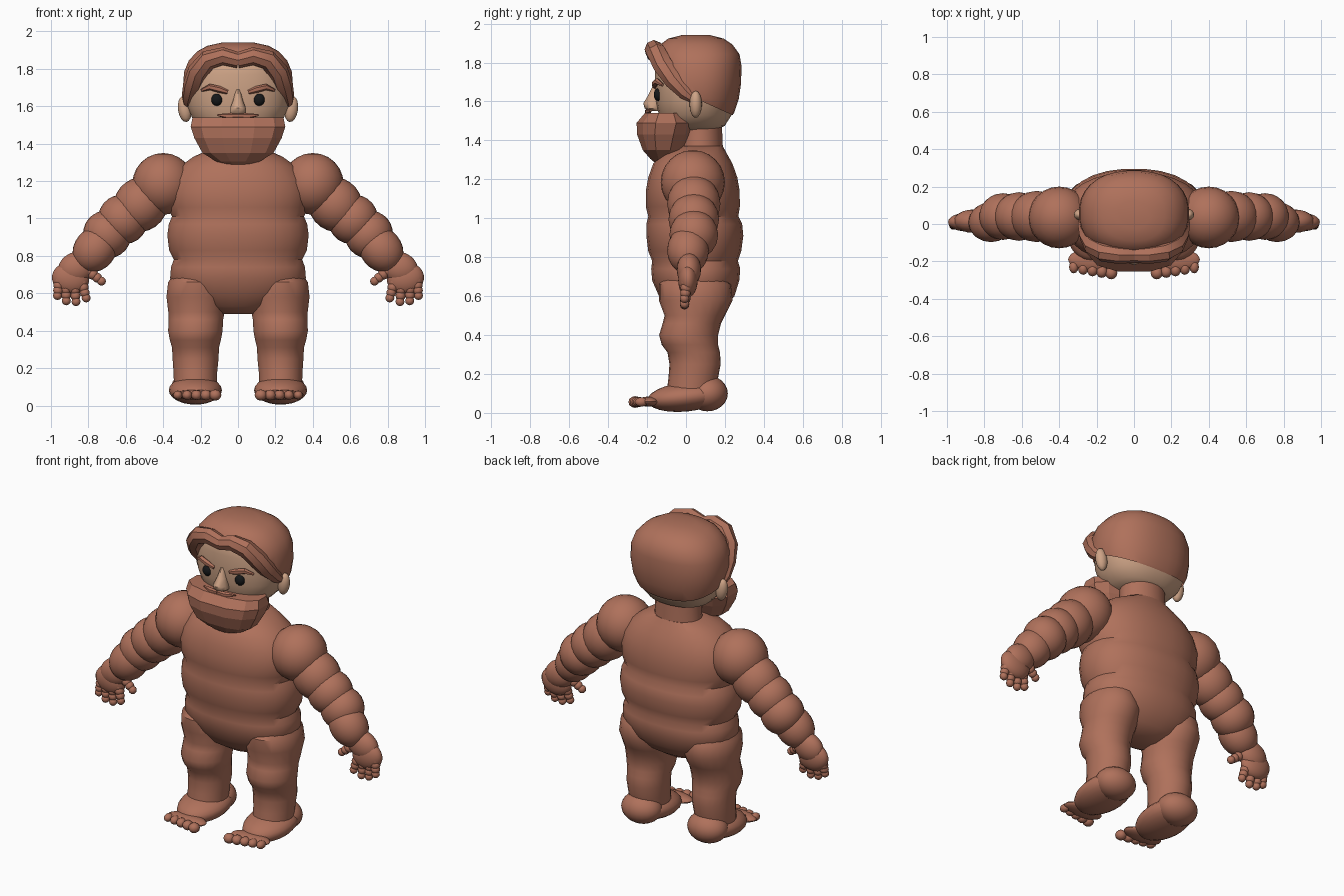
import bpy, bmesh, math
from mathutils import Vector, Matrix


def material(name, rgb):
    m = bpy.data.materials.new(name)
    m.diffuse_color = (*rgb, 1)
    return m


BROWN = material("warm brown", (0.43, 0.165, 0.105))
SKIN = material("pale skin", (0.62, 0.37, 0.24))
BLACK = material("eye black", (0.008, 0.009, 0.01))


def finish(bm, name, mat, mirror=False, smooth=True, angle=40):
    bmesh.ops.recalc_face_normals(bm, faces=bm.faces)
    me = bpy.data.meshes.new(name)
    bm.to_mesh(me)
    bm.free()
    me.materials.append(mat)
    ob = bpy.data.objects.new(name, me)
    bpy.context.collection.objects.link(ob)
    if mirror:
        ob.modifiers.new("mirror", 'MIRROR').use_axis[0] = True
        ob.modifiers["mirror"].use_mirror_merge = False
    if smooth:
        for o in bpy.context.selected_objects:
            o.select_set(False)
        ob.select_set(True)
        bpy.context.view_layer.objects.active = ob
        bpy.ops.object.shade_smooth_by_angle(angle=math.radians(angle))
    return ob


def skin_rings(bm, rings):
    """Bridge closed loops of points and cap both ends."""
    vs = [[bm.verts.new(p) for p in r] for r in rings]
    n = len(vs[0])
    for a, b in zip(vs, vs[1:]):
        for i in range(n):
            j = (i + 1) % n
            bm.faces.new((a[i], a[j], b[j], b[i]))
    bm.faces.new(vs[0][::-1])
    bm.faces.new(vs[-1])


def loft(bm, rows, sides=28, power=2.0, cx=None):
    """rows: z, half width, front y, back y, optional centre x."""
    rings = []
    for row in rows:
        z, rx, y0, y1 = row[:4]
        x0 = row[4] if len(row) > 4 else 0
        ring = []
        for i in range(sides):
            t = 2 * math.pi * (i + 0.5) / sides
            c, s = math.cos(t), math.sin(t)
            ring.append((x0 + rx * math.copysign(abs(c) ** (2 / power), c),
                         (y0 + y1) / 2 + (y1 - y0) / 2 * math.copysign(abs(s) ** (2 / power), s), z))
        rings.append(ring)
    skin_rings(bm, rings)


def ball(bm, loc, r, tilt=0, seg=24, pitch=0):
    m = (Matrix.Translation(loc) @ Matrix.Rotation(tilt, 4, 'Y')
         @ Matrix.Rotation(pitch, 4, 'X') @ Matrix.Diagonal((*r, 1)))
    bmesh.ops.create_uvsphere(bm, u_segments=seg, v_segments=seg // 2, radius=1, matrix=m)


def tube(bm, pts, sides=8):
    """pts: x, y, z, radius."""
    rings = []
    for i, p in enumerate(pts):
        a, b = Vector(pts[max(i - 1, 0)][:3]), Vector(pts[min(i + 1, len(pts) - 1)][:3])
        d = (b - a).normalized()
        u = d.cross(Vector((0, 1, 0.01))).normalized()
        v = d.cross(u)
        rings.append([Vector(p[:3]) + p[3] * (u * math.cos(2 * math.pi * k / sides)
                      + v * math.sin(2 * math.pi * k / sides)) for k in range(sides)])
    skin_rings(bm, rings)


# Torso: pelvis, belly and chest bulges with creases between
bm = bmesh.new()
loft(bm, [(0.49, 0.10, -0.03, 0.13), (0.53, 0.22, -0.09, 0.19), (0.60, 0.32, -0.14, 0.25),
          (0.68, 0.365, -0.175, 0.275), (0.74, 0.36, -0.18, 0.28), (0.78, 0.345, -0.175, 0.268),
          (0.83, 0.37, -0.195, 0.285), (0.91, 0.38, -0.205, 0.296), (0.97, 0.372, -0.205, 0.29),
          (1.01, 0.355, -0.195, 0.27), (1.06, 0.375, -0.208, 0.278), (1.14, 0.38, -0.208, 0.277),
          (1.21, 0.36, -0.195, 0.265), (1.28, 0.31, -0.17, 0.24), (1.33, 0.24, -0.13, 0.212),
          (1.37, 0.15, -0.05, 0.19)], power=2.25)
finish(bm, "torso", BROWN)

bm = bmesh.new()
loft(bm, [(1.30, 0.16, -0.05, 0.195), (1.38, 0.145, -0.04, 0.19), (1.50, 0.14, -0.04, 0.185)], 20)
finish(bm, "neck", BROWN)

# Legs: thigh, knee bulge and calf
bm = bmesh.new()
loft(bm, [(0.72, 0.10, -0.08, 0.18, 0.23), (0.66, 0.15, -0.14, 0.23, 0.225),
          (0.58, 0.162, -0.14, 0.24, 0.222), (0.50, 0.152, -0.11, 0.20, 0.222),
          (0.46, 0.147, -0.12, 0.18, 0.225), (0.40, 0.147, -0.138, 0.165, 0.228),
          (0.35, 0.138, -0.125, 0.165, 0.228), (0.31, 0.127, -0.095, 0.175, 0.227),
          (0.25, 0.124, -0.085, 0.178, 0.227), (0.18, 0.118, -0.09, 0.165, 0.228),
          (0.10, 0.115, -0.10, 0.15, 0.228)], 22)
finish(bm, "legs", BROWN, True)

# Feet with a row of toes
bm = bmesh.new()
ball(bm, (0.23, 0.11, 0.10), (0.125, 0.105, 0.092))
ball(bm, (0.228, 0.0, 0.082), (0.142, 0.20, 0.075), pitch=0.1)
ball(bm, (0.222, -0.19, 0.058), (0.13, 0.06, 0.026))
for i in range(5):
    ball(bm, (0.122 + 0.05 * i, -0.262 + 0.008 * i, 0.056),
         (0.033 - 0.002 * i, 0.034, 0.03 - 0.0015 * i), seg=12)
finish(bm, "feet", BROWN, True)

# Arms: chain of rounded masses
bm = bmesh.new()
ball(bm, (0.40, 0.035, 1.185), (0.165, 0.165, 0.165))
for x, z, r, l in ((0.52, 1.075, 0.142, 0.15), (0.615, 0.995, 0.135, 0.13),
                   (0.70, 0.915, 0.13, 0.125), (0.765, 0.835, 0.112, 0.13)):
    ball(bm, (x, 0.04 - 0.03 * (x > 0.75), z), (r, r - 0.005, l), math.radians(140))
finish(bm, "arms", BROWN, True)

# Hands with four fingers and a thumb
bm = bmesh.new()
ball(bm, (0.865, 0.015, 0.735), (0.10, 0.062, 0.085), math.radians(25))
ball(bm, (0.895, 0.01, 0.68), (0.10, 0.05, 0.085), math.radians(-10))
for a, b in (((0.955, 0.67), (0.965, 0.588)), ((0.92, 0.65), (0.918, 0.56)),
             ((0.875, 0.65), (0.866, 0.555)), ((0.835, 0.66), (0.812, 0.575)),
             ((0.80, 0.72), (0.73, 0.665))):
    for k in range(4):
        t = k / 3
        ball(bm, (a[0] + (b[0] - a[0]) * t, 0.005 - 0.012 * t, a[1] + (b[1] - a[1]) * t),
             (0.032 - 0.008 * t,) * 3, seg=12)
finish(bm, "hands", BROWN, True)

# Head and hair cap share one profile
HEAD = [(1.45, 0.12, -0.04, 0.15), (1.475, 0.19, -0.11, 0.20), (1.53, 0.243, -0.14, 0.235),
        (1.60, 0.27, -0.155, 0.258), (1.68, 0.28, -0.16, 0.27), (1.77, 0.275, -0.16, 0.272),
        (1.83, 0.25, -0.15, 0.262), (1.88, 0.205, -0.12, 0.225), (1.91, 0.15, -0.08, 0.18),
        (1.928, 0.07, -0.01, 0.11)]
bm = bmesh.new()
loft(bm, HEAD, 32, 2.3)
finish(bm, "head", SKIN)

bm = bmesh.new()
loft(bm, [(z + 0.013, rx + 0.015, a - 0.012, b + 0.014) for z, rx, a, b in HEAD], 32, 2.3)
for slope in (1.2, 0.45):  # hairline rises to the brow and dips to the nape
    bmesh.ops.bisect_plane(bm, geom=bm.verts[:] + bm.edges[:] + bm.faces[:],
                           plane_co=(0, 0.05, 1.615), plane_no=(0, slope, 1), clear_inner=True)
finish(bm, "hair_cap", BROWN)

# Swept fringe rolls parted in the middle
bm = bmesh.new()
tube(bm, [(-0.005, -0.165, 1.845, 0.042), (0.08, -0.165, 1.868, 0.048), (0.16, -0.15, 1.848, 0.053),
          (0.215, -0.115, 1.785, 0.055), (0.243, -0.06, 1.71, 0.052), (0.262, 0.0, 1.645, 0.04),
          (0.27, 0.055, 1.60, 0.018)], 8)
finish(bm, "fringe", BROWN, True, angle=30)

# Ears
bm = bmesh.new()
ball(bm, (0.285, 0.05, 1.585), (0.036, 0.032, 0.07), math.radians(8), 16)
finish(bm, "ears", SKIN, True)

# Nose: tapering wedge with rounded tip
bm = bmesh.new()
loft(bm, [(1.55, 0.03, -0.19, -0.12), (1.565, 0.046, -0.212, -0.12), (1.59, 0.044, -0.22, -0.12),
          (1.63, 0.028, -0.195, -0.12), (1.69, 0.012, -0.165, -0.12)], 10)
finish(bm, "nose", SKIN)

# Eyes
bm = bmesh.new()
ball(bm, (0.113, -0.142, 1.635), (0.031, 0.024, 0.033), 0, 14)
finish(bm, "eyes", BLACK, True)

# Brows and moustache
bm = bmesh.new()
tube(bm, [(0.055, -0.16, 1.675, 0.011), (0.10, -0.16, 1.69, 0.018), (0.15, -0.148, 1.703, 0.017),
          (0.195, -0.122, 1.685, 0.008)], 6)
finish(bm, "eyebrows", BROWN, True, angle=30)
bm = bmesh.new()
tube(bm, [(0.0, -0.20, 1.55, 0.012), (0.05, -0.195, 1.547, 0.016), (0.11, -0.18, 1.553, 0.005)], 6)
finish(bm, "moustache", BROWN, True, angle=30)

# Faceted beard
bm = bmesh.new()
loft(bm, [(1.285, 0.06, -0.16, -0.09), (1.305, 0.12, -0.185, -0.05), (1.35, 0.195, -0.225, -0.01),
          (1.43, 0.24, -0.255, 0.03), (1.49, 0.26, -0.258, 0.052), (1.54, 0.25, -0.215, 0.01)],
     12, 2.5)
finish(bm, "beard", BROWN, smooth=False)
